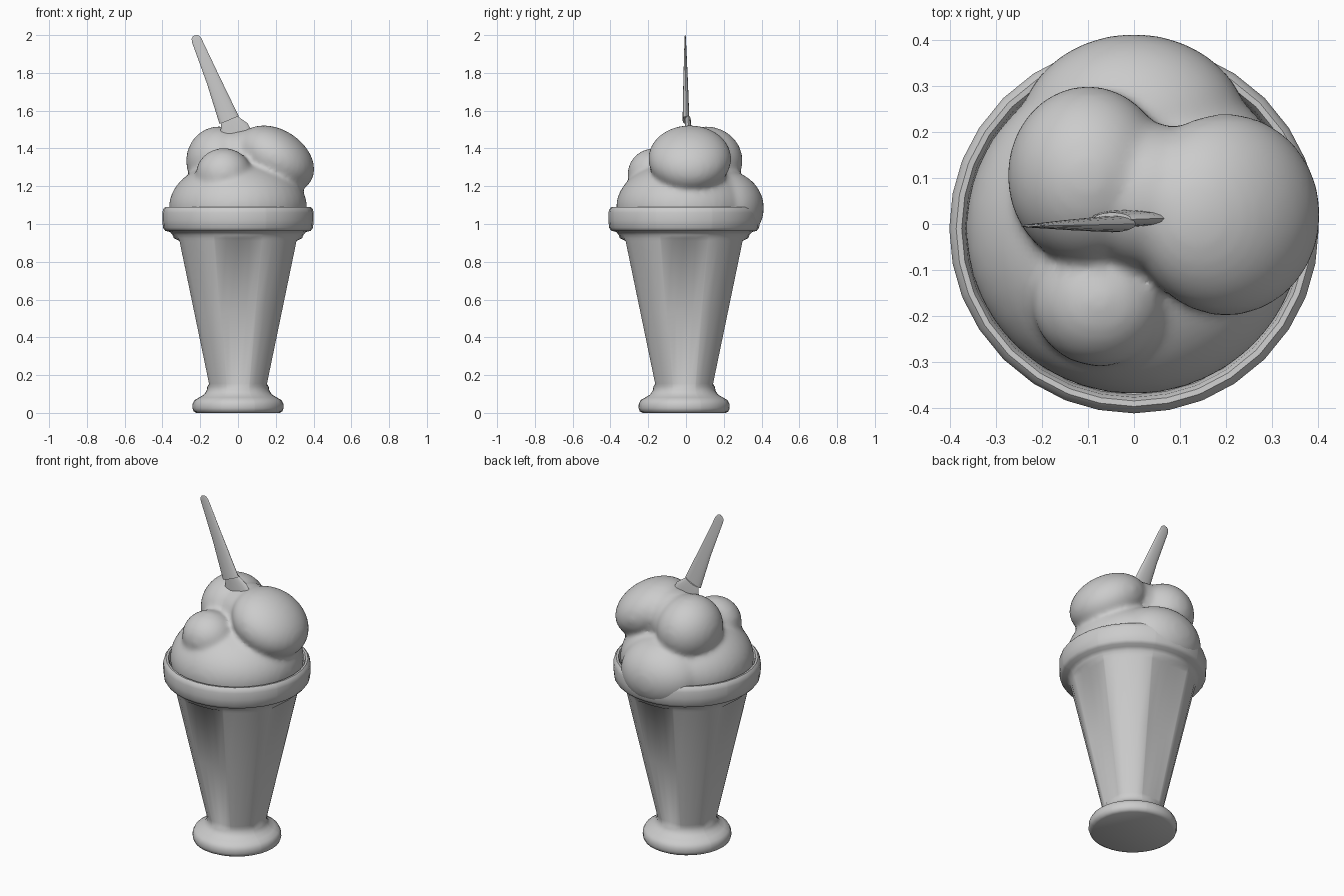
import bpy, bmesh, math
from mathutils import Vector, Matrix

if "Cube" in bpy.data.objects:
    bpy.data.objects.remove(bpy.data.objects["Cube"])


def make_object(name, bm, angle=40):
    bmesh.ops.recalc_face_normals(bm, faces=bm.faces)
    me = bpy.data.meshes.new(name)
    bm.to_mesh(me)
    bm.free()
    ob = bpy.data.objects.new(name, me)
    bpy.context.collection.objects.link(ob)
    bpy.ops.object.select_all(action='DESELECT')
    ob.select_set(True)
    bpy.context.view_layer.objects.active = ob
    bpy.ops.object.shade_smooth_by_angle(angle=math.radians(angle))
    return ob


def skin(bm, rings):
    """Bridge closed rings of points and cap both ends."""
    loops = [[bm.verts.new(p) for p in ring] for ring in rings]
    n = len(loops[0])
    for a, b in zip(loops, loops[1:]):
        for i in range(n):
            bm.faces.new((a[i], a[(i + 1) % n], b[(i + 1) % n], b[i]))
    bm.faces.new(loops[0])
    bm.faces.new(loops[-1])


# Fluted glass: lathe profile (r, z, recessed) with four flat sunken panels
profile = [(0.22, 0.0, 0), (0.235, 0.008, 0), (0.241, 0.025, 0), (0.24, 0.048, 0),
           (0.23, 0.068, 0), (0.205, 0.082, 0), (0.18, 0.097, 0), (0.166, 0.118, 0),
           (0.163, 0.138, 0), (0.166, 0.155, 1), (0.25, 0.53, 1), (0.335, 0.91, 1),
           (0.34, 0.925, 0), (0.346, 0.942, 0), (0.36, 0.958, 0), (0.385, 0.964, 0),
           (0.397, 0.98, 0), (0.401, 1.02, 0), (0.401, 1.06, 0), (0.396, 1.078, 0),
           (0.386, 1.089, 0), (0.374, 1.088, 0), (0.366, 1.072, 0), (0.36, 1.02, 0)]
quarter = [-22.5, -21, -11, 0, 11, 21, 22.5, 33, 45, 57]
rings = []
for r, z, recessed in profile:
    ring = []
    for q in range(4):
        for d in quarter:
            a = math.radians(d + 90 * q)
            rad = r
            if recessed and abs(d) < 22:
                rad = r * 0.93 / math.cos(math.radians(d)) - 0.002
            ring.append((rad * math.cos(a), rad * math.sin(a) - 0.01, z))
    rings.append(ring)
bm = bmesh.new()
skin(bm, rings)
make_object("sundae_glass", bm, 50)

# Ice cream: overlapping scoops (centre, radii, tilt about y) fused into one mass
scoops = [((0, -0.01, 1.09), (0.366, 0.36, 0.25), 0),
          ((0.0, 0.2, 1.085), (0.25, 0.213, 0.2), 0),
          ((0.2, 0.02, 1.345), (0.222, 0.22, 0.155), 33),
          ((-0.1, 0.105, 1.335), (0.175, 0.195, 0.182), 0),
          ((-0.075, -0.165, 1.265), (0.148, 0.145, 0.137), 0),
          ((0.03, 0.06, 1.35), (0.17, 0.16, 0.155), 0)]
bm = bmesh.new()
for c, r, tilt in scoops:
    m = (Matrix.Translation(c) @ Matrix.Rotation(math.radians(tilt), 4, 'Y')
         @ Matrix.Diagonal((*r, 1)))
    bmesh.ops.create_uvsphere(bm, u_segments=40, v_segments=24, radius=1, matrix=m)
# trim the hidden underside inside the glass, keep the overhang at the back
for v in bm.verts:
    low = 1.03 if v.co.xy.length < 0.36 else 0.95
    v.co.z = max(v.co.z, low)
ice = make_object("ice_cream", bm, 180)
rm = ice.modifiers.new("fuse", 'REMESH')
rm.mode = 'VOXEL'
rm.voxel_size = 0.014
rm.use_smooth_shade = True
sm = ice.modifiers.new("soften", 'SMOOTH')
sm.factor = 0.5
sm.iterations = 12


def flat_bar(name, stations):
    """Oval tapering bar along (centre, half width, half thickness) stations."""
    axis = (Vector(stations[-1][0]) - Vector(stations[0][0])).normalized()
    side = axis.cross(Vector((0, 1, 0))).normalized()
    rings = []
    for c, w, t in stations:
        rings.append([Vector(c) + side * w * math.cos(k * math.tau / 16)
                      + Vector((0, t * math.sin(k * math.tau / 16), 0)) for k in range(16)])
    bm = bmesh.new()
    skin(bm, rings)
    return make_object(name, bm, 50)


# Long spoon: flat handle widening downward, then the buried neck
flat_bar("spoon_handle", [((-0.229, -0.004, 1.998), 0.01, 0.002),
                          ((-0.226, -0.004, 1.99), 0.021, 0.003),
                          ((-0.219, -0.004, 1.973), 0.027, 0.004),
                          ((-0.13, -0.002, 1.76), 0.038, 0.012),
                          ((-0.047, 0.0, 1.55), 0.055, 0.018)])
flat_bar("spoon_neck", [((-0.047, 0.01, 1.555), 0.045, 0.015),
                        ((-0.022, 0.012, 1.50), 0.08, 0.018),
                        ((0.0, 0.012, 1.45), 0.085, 0.018)])
